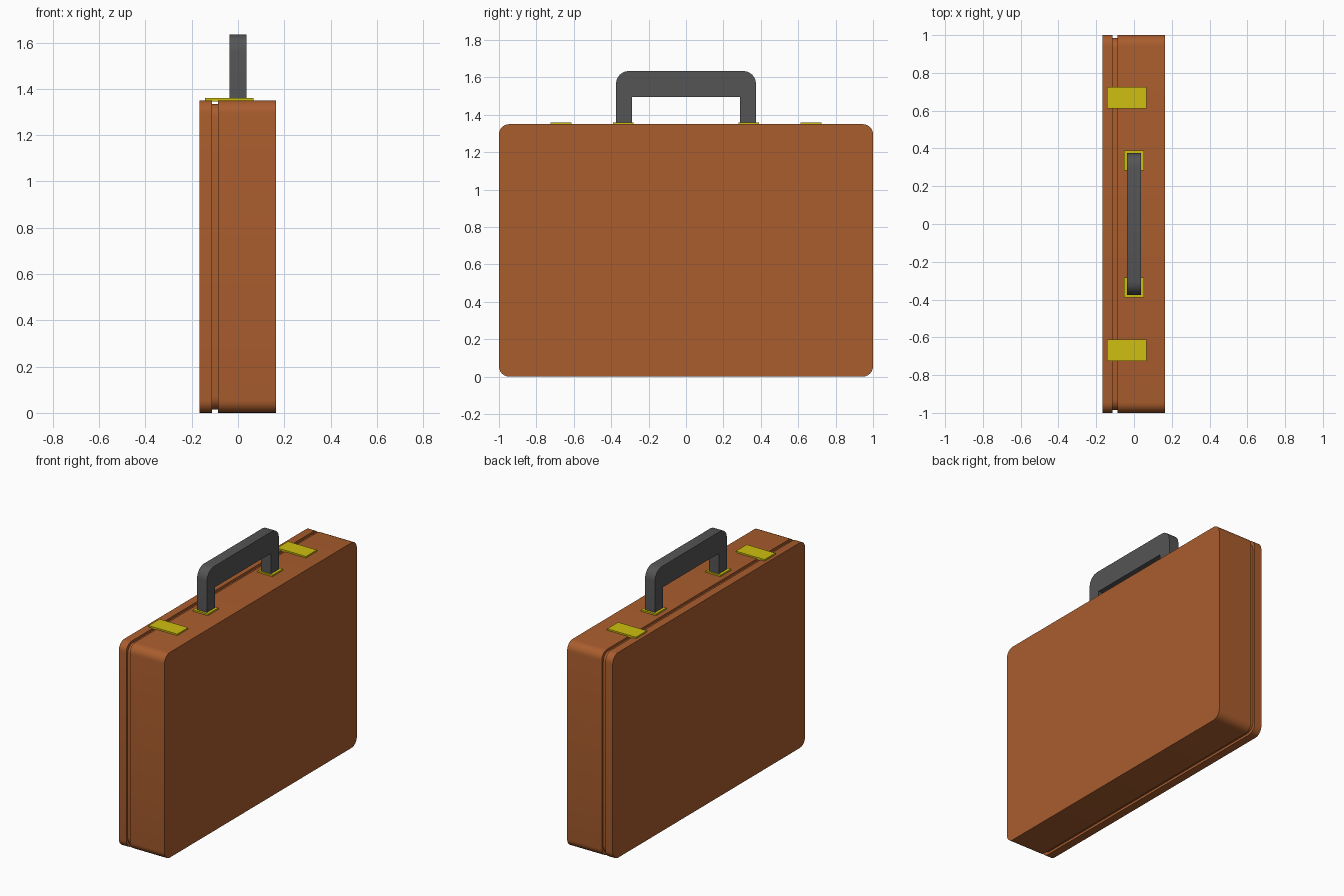
import bpy, math

if "Cube" in bpy.data.objects:
    bpy.data.objects.remove(bpy.data.objects["Cube"])


def material(name, color):
    m = bpy.data.materials.new(name)
    m.diffuse_color = (*color, 1)
    m.use_nodes = True
    m.node_tree.nodes["Principled BSDF"].inputs["Base Color"].default_value = m.diffuse_color
    return m


leather = material("brown_leather", (0.40, 0.11, 0.027))
brass = material("yellow_brass", (0.62, 0.52, 0.005))
grip = material("dark_grip", (0.09, 0.09, 0.09))


def add_mesh(name, verts, faces, mat, smooth=True):
    me = bpy.data.meshes.new(name)
    me.from_pydata(verts, [], faces)
    me.materials.append(mat)
    ob = bpy.data.objects.new(name, me)
    bpy.context.collection.objects.link(ob)
    bpy.ops.object.select_all(action='DESELECT')
    ob.select_set(True)
    bpy.context.view_layer.objects.active = ob
    if smooth:
        bpy.ops.object.shade_smooth_by_angle(angle=math.radians(35))
    return ob


def arc(cy, cz, r, start, steps):
    """Quarter arc in the YZ plane, counter-clockwise from start degrees."""
    angles = [math.radians(start + 90 * i / steps) for i in range(steps + 1)]
    return [(cy + r * math.cos(a), cz + r * math.sin(a)) for a in angles]


def loft(name, rings, mat):
    """Skin (x, YZ profile) rings into a closed solid."""
    n = len(rings[0][1])
    verts = [(x, y, z) for x, profile in rings for y, z in profile]
    faces = [tuple(range(n))[::-1], tuple(range(len(verts) - n, len(verts)))]
    for k in range(len(rings) - 1):
        for i in range(n):
            j = (i + 1) % n
            faces.append((k * n + i, k * n + j, (k + 1) * n + j, (k + 1) * n + i))
    return add_mesh(name, verts, faces, mat)


def box(name, x0, x1, y0, y1, z0, z1, mat):
    verts = [(x, y, z) for x in (x0, x1) for y in (y0, y1) for z in (z0, z1)]
    faces = [(0, 1, 3, 2), (4, 6, 7, 5), (0, 4, 5, 1),
             (2, 3, 7, 6), (0, 2, 6, 4), (1, 5, 7, 3)]
    return add_mesh(name, verts, faces, mat, smooth=False)


def case_profile(inset):
    y, z0, z1, r = 1 - inset, inset, 1.35 - inset, 0.055
    return (arc(y - r, z1 - r, r, 0, 6) + arc(r - y, z1 - r, r, 90, 6)
            + arc(r - y, z0 + r, r, 180, 6) + arc(y - r, z0 + r, r, 270, 6))


# Case with the seam groove running all the way round between lid and base
outer, inner = case_profile(0), case_profile(0.015)
loft("case", [(-0.167, outer), (-0.113, outer), (-0.113, inner),
              (-0.087, inner), (-0.087, outer), (0.165, outer)], leather)

# Handle: arched grip with rounded outer corners and a square opening
r = 0.07
handle = ([(0.375, 1.35)] + arc(0.375 - r, 1.635 - r, r, 0, 4)
          + arc(r - 0.375, 1.635 - r, r, 90, 4)
          + [(-0.375, 1.35), (-0.29, 1.35), (-0.29, 1.495), (0.29, 1.495), (0.29, 1.35)])
loft("handle", [(-0.036, handle), (0.036, handle)], grip)

# Latches and handle mounting plates, mirrored in y
for s, side in ((1, "back"), (-1, "front")):
    for name, x0, x1, a, b in (("latch", -0.143, 0.066, 0.612, 0.725),
                               ("handle_plate", -0.054, 0.054, 0.282, 0.390)):
        y0, y1 = sorted((s * a, s * b))
        box(f"{name}_{side}", x0, x1, y0, y1, 1.345, 1.36, brass)
